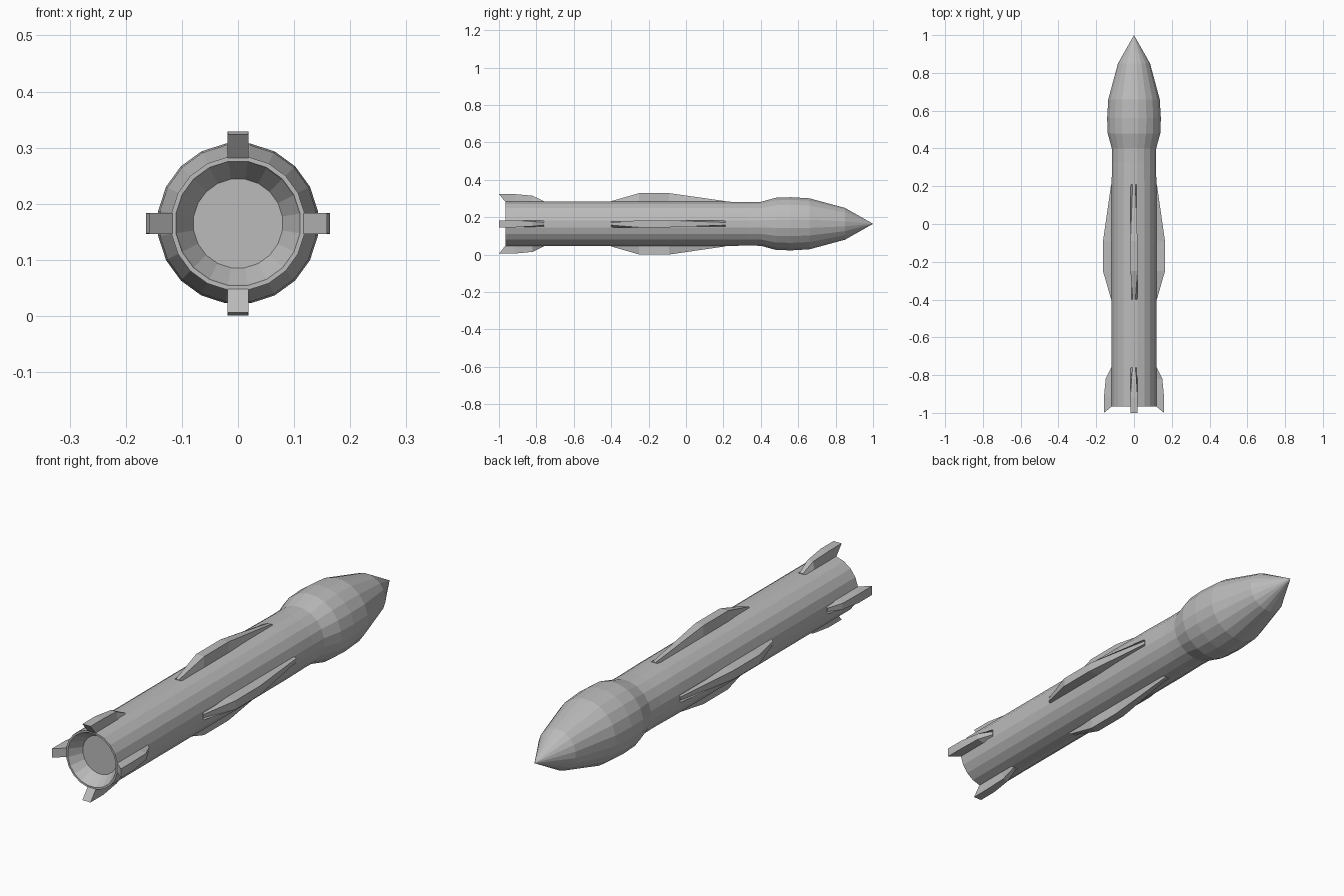
import bpy, bmesh
from math import sin, cos, radians, tau
from mathutils import Matrix, Vector

cube = bpy.data.objects.get("Cube")
if cube:
    bpy.data.objects.remove(cube, do_unlink=True)

AXIS_Z = 0.165
SIDES = 20
FACET = 0.1185      # distance from axis to a flat side of the body
HALF = 0.0187       # half the width of one flat side

grey = bpy.data.materials.new("hull grey")
grey.use_nodes = True
colour = (0.5, 0.5, 0.5, 1)
grey.diffuse_color = colour
grey.node_tree.nodes["Principled BSDF"].inputs["Base Color"].default_value = colour


def finish(name, bm):
    bmesh.ops.recalc_face_normals(bm, faces=bm.faces[:])
    mesh = bpy.data.meshes.new(name)
    bm.to_mesh(mesh)
    bm.free()
    mesh.materials.append(grey)
    obj = bpy.data.objects.new(name, mesh)
    obj.location.z = AXIS_Z
    bpy.context.collection.objects.link(obj)
    return obj


def bridge(bm, a, b):
    n = len(a)
    for i in range(n):
        j = (i + 1) % n
        bm.faces.new((a[i], a[j], b[j], b[i]))


def lathe(name, profile, tip_y):
    """Turn (radius, y) points around the long axis, closed by a disc and a tip."""
    bm = bmesh.new()
    rings = []
    for r, y in profile:
        angles = [radians(9) + tau * k / SIDES for k in range(SIDES)]
        rings.append([bm.verts.new((r * cos(a), y, r * sin(a))) for a in angles])
    bm.faces.new(rings[0])
    for a, b in zip(rings, rings[1:]):
        bridge(bm, a, b)
    tip = bm.verts.new((0, tip_y, 0))
    for i in range(SIDES):
        bm.faces.new((rings[-1][i], rings[-1][(i + 1) % SIDES], tip))
    return finish(name, bm)


def fin(name, stations, angle):
    """Each station: base y, outer y, outer radius, outer half width."""
    bm = bmesh.new()
    spin = Matrix.Rotation(radians(angle), 3, "Y")
    base = FACET - 0.002
    rings = []
    for y0, y1, r, w in stations:
        pts = [(-HALF, y0, base), (HALF, y0, base), (w, y1, r), (-w, y1, r)]
        rings.append([bm.verts.new(spin @ Vector(p)) for p in pts])
    for a, b in zip(rings, rings[1:]):
        bridge(bm, a, b)
    bm.faces.new(rings[0])
    bm.faces.new(rings[-1])
    return finish(name, bm)


# Body with recessed nozzle, straight tube, swollen head and pointed nose
lathe("body", [
    (0.08, -0.91), (0.11, -0.96), (0.112, -0.965), (0.12, -0.965),
    (0.12, 0.2), (0.118, 0.33), (0.119, 0.4),
    (0.141, 0.48), (0.144, 0.56), (0.138, 0.66), (0.086, 0.85),
], 1.0)

MID = [(-0.4, -0.4, 0.121, 0.007), (-0.25, -0.25, 0.164, HALF),
       (-0.09, -0.09, 0.164, HALF), (0.21, 0.21, 0.121, 0.007)]
TAIL = [(-0.965, -1.0, 0.159, HALF), (-0.915, -0.915, 0.159, HALF),
        (-0.82, -0.82, 0.15, 0.013), (-0.76, -0.76, 0.121, 0.007)]

# Four middle fins and four tail fins, a quarter turn apart
for side, angle in (("top", 0), ("left", 90), ("bottom", 180), ("right", 270)):
    fin(side + "_middle_fin", MID, angle)
    fin(side + "_tail_fin", TAIL, angle)
